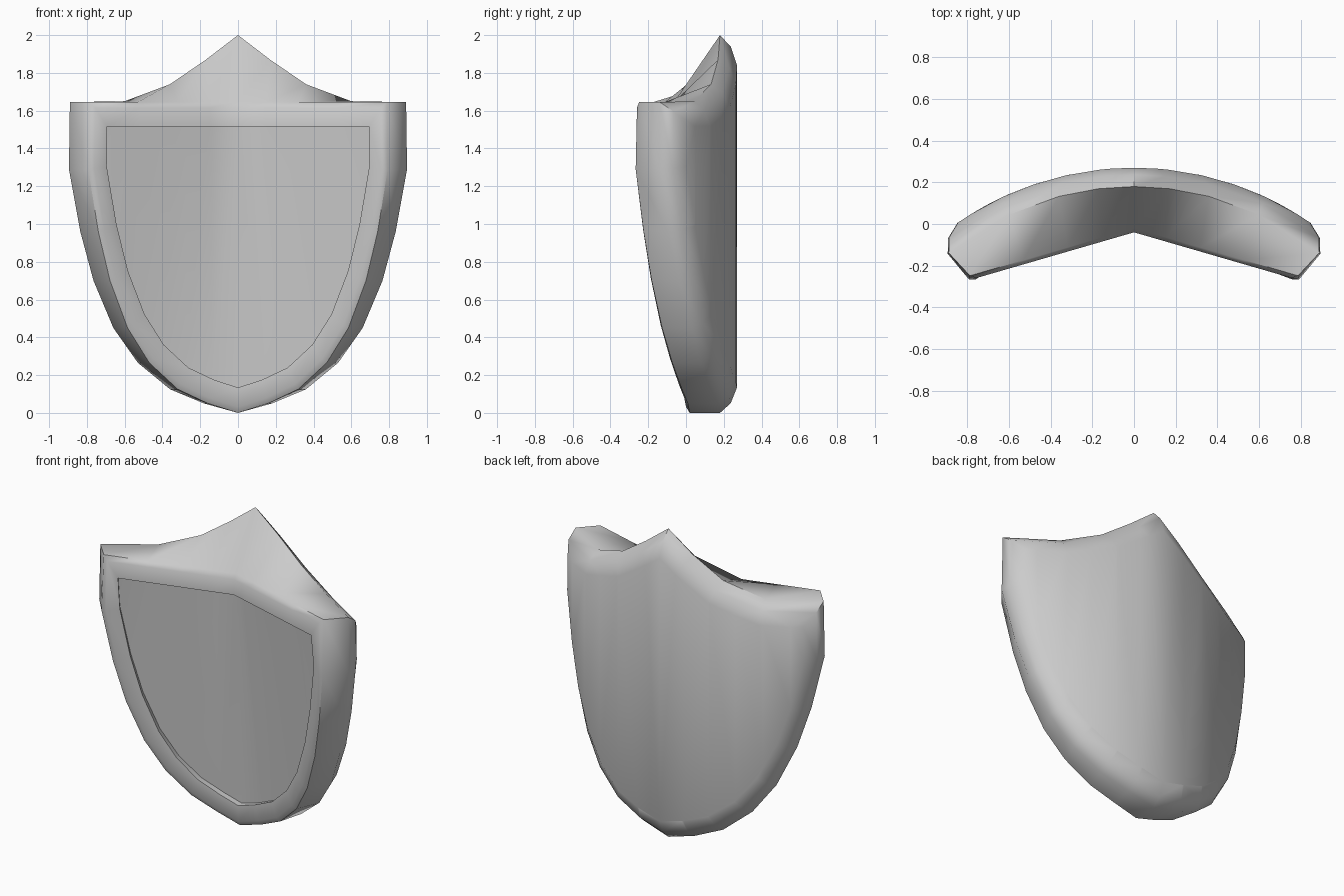
import bpy, bmesh, math
from mathutils import Vector

if "Cube" in bpy.data.objects:
    bpy.data.objects.remove(bpy.data.objects["Cube"])

R = 1.49          # radius of the curved back
YC = 0.27 - R     # centre of the curvature

# half outlines in front view, from bottom tip up the side and along the top
side = [(0, 0.0), (.18, .05), (.36, .125), (.53, .265), (.66, .45), (.765, .70),
        (.835, .96), (.895, 1.29), (.89, 1.645)]
top_back = [(.6, 1.65), (.36, 1.74), (.17, 1.87), (0, 2.0)]
top_front = [(.6, 1.645), (.36, 1.645), (.17, 1.645), (0, 1.645)]


def full_loop(half):
    """Unroll x onto the curve and mirror the outline."""
    pts = [(math.asin(x / 1.4) * R, z) for x, z in half]
    return pts + [(-u, z) for u, z in reversed(pts[1:-1])]


def inset(loop, s):
    """Mitred inset of a closed counter-clockwise outline."""
    out, n = [], len(loop)
    for i in range(n):
        p, a, b = (Vector(loop[j % n]) for j in (i, i - 1, i + 1))
        d1, d2 = (p - a).normalized(), (b - p).normalized()
        n1, n2 = Vector((-d1.y, d1.x)), Vector((-d2.y, d2.x))
        out.append(p + (n1 + n2) * s / (1 + n1.dot(n2)))
    return out


back, front = full_loop(side + top_back), full_loop(side + top_front)

# rim cross-section: outline, inset, depth from the back surface
section = [(back, .13, 0), (back, .05, .033), (back, 0, .09),
           (front, 0, .25), (front, .03, .27), (front, .13, .27), (front, .13, .23)]

bm = bmesh.new()
rings = [[bm.verts.new((p[0], d, p[1])) for p in inset(o, s)] for o, s, d in section]
n = len(back)
for a, b in zip(rings, rings[1:]):
    for i in range(n):
        j = (i + 1) % n
        bm.faces.new((a[i], a[j], b[j], b[i]))
caps = [bm.faces.new(rings[0]), bm.faces.new(rings[-1])]

# cut back and front panel into vertical strips so that they can bend
for cap_y in (0, .23):
    for k in range(-5, 6):
        faces = [f for f in bm.faces if all(abs(v.co.y - cap_y) < 1e-4 for v in f.verts)]
        geom = set(faces)
        for f in faces:
            geom.update(f.edges)
            geom.update(f.verts)
        bmesh.ops.bisect_plane(bm, geom=list(geom), dist=1e-4,
                               plane_co=(k * .165, 0, 0), plane_no=(1, 0, 0))

# bend around the vertical axis; the upper front edge stays a straight V
for v in bm.verts:
    u, d, z = v.co
    x = (R - d) * math.sin(u / R)
    y = YC + (R - d) * math.cos(u / R)
    if d > .2 and z > 1.48:
        y = -.04 - .29 * abs(x) + (.27 - d)
    v.co = (x, y, z)

bmesh.ops.triangulate(bm, faces=[f for f in bm.faces if len(f.verts) > 4])
bmesh.ops.recalc_face_normals(bm, faces=bm.faces)
mesh = bpy.data.meshes.new("shield")
bm.to_mesh(mesh)
bm.free()
shield = bpy.data.objects.new("shield", mesh)
bpy.context.collection.objects.link(shield)
bpy.context.view_layer.objects.active = shield
shield.select_set(True)
bpy.ops.object.shade_smooth_by_angle(angle=math.radians(50))
